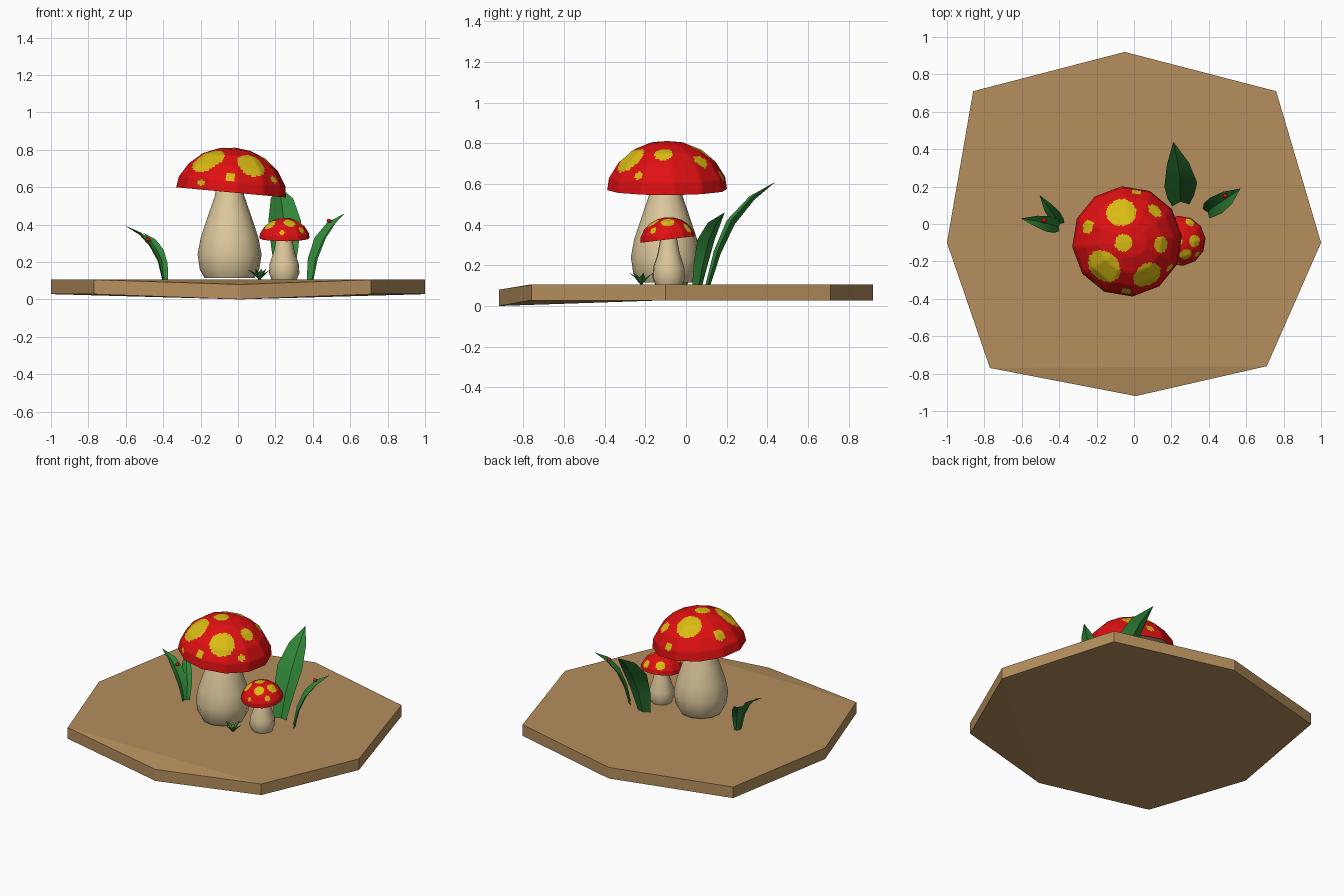
import bpy, bmesh, math
from mathutils import Vector, Matrix

if "Cube" in bpy.data.objects:
    bpy.data.objects.remove(bpy.data.objects["Cube"])


def material(name, rgb):
    m = bpy.data.materials.new(name)
    m.diffuse_color = (*rgb, 1)
    m.use_nodes = True
    m.node_tree.nodes["Principled BSDF"].inputs["Base Color"].default_value = m.diffuse_color
    return m


TAN = material("tan_soil", (0.46, 0.275, 0.11))
RED = material("cap_red", (0.74, 0.005, 0.006))
YELLOW = material("spot_yellow", (0.70, 0.50, 0.007))
CREAM = material("stem_cream", (0.72, 0.58, 0.33))
GREEN = material("leaf_green", (0.03, 0.24, 0.04))


def finish(name, bm, mats, smooth=None):
    me = bpy.data.meshes.new(name)
    bm.to_mesh(me)
    bm.free()
    for m in mats:
        me.materials.append(m)
    ob = bpy.data.objects.new(name, me)
    bpy.context.collection.objects.link(ob)
    if smooth:
        bpy.ops.object.select_all(action='DESELECT')
        bpy.context.view_layer.objects.active = ob
        ob.select_set(True)
        bpy.ops.object.shade_smooth_by_angle(angle=math.radians(smooth))
    return ob


def lathe(profile, sides, sub, mat, phase=0.1):
    """Faceted solid of revolution; each facet is a fine grid of sub x sub."""
    prof = []
    for (r0, z0), (r1, z1) in zip(profile, profile[1:]):
        prof += [(r0 + (r1 - r0) * i / sub, z0 + (z1 - z0) * i / sub) for i in range(sub)]
    prof.append(profile[-1])
    corners = [Vector((math.cos(phase + 2 * math.pi * i / sides),
                       math.sin(phase + 2 * math.pi * i / sides), 0)) for i in range(sides)]
    ring = [corners[i].lerp(corners[(i + 1) % sides], j / sub)
            for i in range(sides) for j in range(sub)]
    bm = bmesh.new()
    rows = [[bm.verts.new((d.x * r, d.y * r, z)) for d in ring] for r, z in prof]
    n = len(ring)
    for a, b in zip(rows, rows[1:]):
        for i in range(n):
            bm.faces.new((a[i], a[(i + 1) % n], b[(i + 1) % n], b[i]))
    bmesh.ops.remove_doubles(bm, verts=bm.verts, dist=1e-5)
    bm.transform(mat)
    bm.normal_update()
    return bm


# Base slab: irregular octagon whose front corner droops
outline = [(0.01, -0.92), (0.71, -0.76), (1.0, -0.10), (0.76, 0.71),
           (-0.05, 0.92), (-0.86, 0.71), (-1.0, -0.10), (-0.77, -0.77)]
bm = bmesh.new()
top = [bm.verts.new((x, y, 0.08 if i == 0 else 0.105)) for i, (x, y) in enumerate(outline)]
bot = [bm.verts.new((x, y, 0.0 if i == 0 else 0.028)) for i, (x, y) in enumerate(outline)]
for i in range(8):
    j = (i + 1) % 8
    bm.faces.new((bot[i], bot[j], top[j], top[i]))
bm.faces.new((top[0], top[1], top[7]))
bm.faces.new(top[1:])
for tri in ((0, 2, 1), (0, 6, 2), (0, 7, 6)):
    bm.faces.new([bot[i] for i in tri])
bm.faces.new([bot[i] for i in (6, 5, 4, 3, 2)])
finish("ground_slab", bm, [TAN])

# Mushroom caps: spots are (x, y, radius) seen from above
CAP = [(0.05, 0.05), (0.27, 0.012), (0.296, 0), (0.287, 0.06), (0.24, 0.135),
       (0.17, 0.195), (0.085, 0.23), (0, 0.24)]


def cap(name, loc, scale, tilt, spots):
    bm = lathe(CAP, 12, 9, Matrix.Translation(loc) @ tilt @ Matrix.Scale(scale, 4))
    upper = []
    for f in bm.faces:
        if f.normal.z < -0.2:
            f.material_index = 2
        else:
            upper.append((f, f.calc_center_median()))
    for x, y, r in spots:
        mid = min((c for _, c in upper), key=lambda c: (c.x - x) ** 2 + (c.y - y) ** 2)
        for f, c in upper:
            if (c - mid).length < r:
                f.material_index = 1
    finish(name, bm, [RED, YELLOW, CREAM], 40)


cap("large_cap", (-0.037, -0.093, 0.572), 1, Matrix.Rotation(math.radians(5.3), 4, 'Y'),
    [(-0.065, 0.065, 0.083), (0.115, 0.07, 0.04), (-0.25, -0.015, 0.04), (-0.055, -0.10, 0.047),
     (0.147, -0.11, 0.045), (-0.168, -0.23, 0.095), (0.072, -0.28, 0.08), (-0.045, -0.36, 0.027),
     (0.19, -0.235, 0.02), (-0.195, -0.325, 0.02), (0.02, 0.175, 0.025)])
cap("small_cap", (0.248, -0.09, 0.327), 0.456, Matrix.Rotation(math.radians(7), 4, 'X'),
    [(0.17, -0.14, 0.035), (0.275, -0.165, 0.032), (0.23, -0.09, 0.03), (0.30, 0.01, 0.027),
     (0.325, -0.09, 0.033), (0.20, 0.0, 0.03), (0.235, -0.21, 0.014), (0.34, -0.16, 0.018)])

# Stems
finish("large_stem", lathe(
    [(0, 0.115), (0.135, 0.115), (0.16, 0.16), (0.172, 0.24), (0.155, 0.33), (0.115, 0.45),
     (0.08, 0.55), (0.06, 0.65), (0, 0.65)], 12, 1,
    Matrix.Translation((-0.045, -0.1, 0))), [CREAM], 60)
finish("small_stem", lathe(
    [(0, 0.103), (0.068, 0.105), (0.082, 0.14), (0.078, 0.19), (0.055, 0.26), (0.042, 0.33),
     (0.036, 0.37), (0, 0.37)], 10, 1,
    Matrix.Translation((0.247, -0.085, 0))), [CREAM], 60)


# Leaves: curved blades folded along the middle
def leaf(name, path, widths):
    pts = [Vector(p) for p in path]
    out = pts[-1] - pts[0]
    side = Vector((-out.y, out.x, 0)).normalized()
    bm = bmesh.new()
    rows = []
    for i, (p, w) in enumerate(zip(pts, widths)):
        t = (pts[min(i + 1, len(pts) - 1)] - pts[max(i - 1, 0)]).normalized()
        up = t.cross(side)
        rows.append([bm.verts.new(q) for q in
                     (p + side * w, p - up * w * 0.4, p - side * w)])
    for a, b in zip(rows, rows[1:]):
        for i in (0, 1):
            bm.faces.new((a[i], a[i + 1], b[i + 1], b[i]))
    bmesh.ops.remove_doubles(bm, verts=bm.verts, dist=1e-5)
    finish(name, bm, [GREEN], 25)


leaf("tall_back_leaf", [(0.25, 0.10, 0.10), (0.25, 0.145, 0.27), (0.25, 0.21, 0.42),
                        (0.235, 0.32, 0.54), (0.21, 0.44, 0.61)], (0.045, 0.072, 0.088, 0.06, 0))
leaf("right_leaf", [(0.385, 0.055, 0.10), (0.40, 0.075, 0.22), (0.44, 0.10, 0.33),
                    (0.50, 0.14, 0.41), (0.57, 0.19, 0.46)], (0.03, 0.045, 0.052, 0.04, 0))
leaf("left_leaf", [(-0.395, -0.015, 0.10), (-0.415, -0.01, 0.21), (-0.46, 0.0, 0.295),
                   (-0.52, 0.015, 0.355), (-0.605, 0.03, 0.395)], (0.022, 0.038, 0.042, 0.03, 0))
leaf("left_rear_leaf", [(-0.39, -0.005, 0.10), (-0.40, 0.01, 0.19), (-0.425, 0.045, 0.265),
                        (-0.46, 0.09, 0.32), (-0.505, 0.155, 0.355)], (0.018, 0.03, 0.034, 0.025, 0))

# Tiny sprout between the mushrooms
c = Vector((0.115, -0.22, 0.105))
for k, (ang, reach) in enumerate([(10, 0.065), (80, 0.06), (170, 0.065), (250, 0.06), (315, 0.05)]):
    d = Vector((math.cos(math.radians(ang)), math.sin(math.radians(ang)), 0))
    leaf(f"sprout_leaf_{k + 1}",
         [c, c + d * reach * 0.45 + Vector((0, 0, 0.035)), c + d * reach + Vector((0, 0, 0.058))],
         (0.006, 0.014, 0))

# Small red beetles sitting on the leaves
for k, p in enumerate([(0.487, 0.15, 0.42), (-0.48, 0.02, 0.32)]):
    bm = bmesh.new()
    bmesh.ops.create_uvsphere(bm, u_segments=8, v_segments=6, radius=0.013)
    bm.transform(Matrix.Translation(p) @ Matrix.Diagonal((1, 1, 0.8, 1)))
    finish(f"beetle_{k + 1}", bm, [RED], 60)
